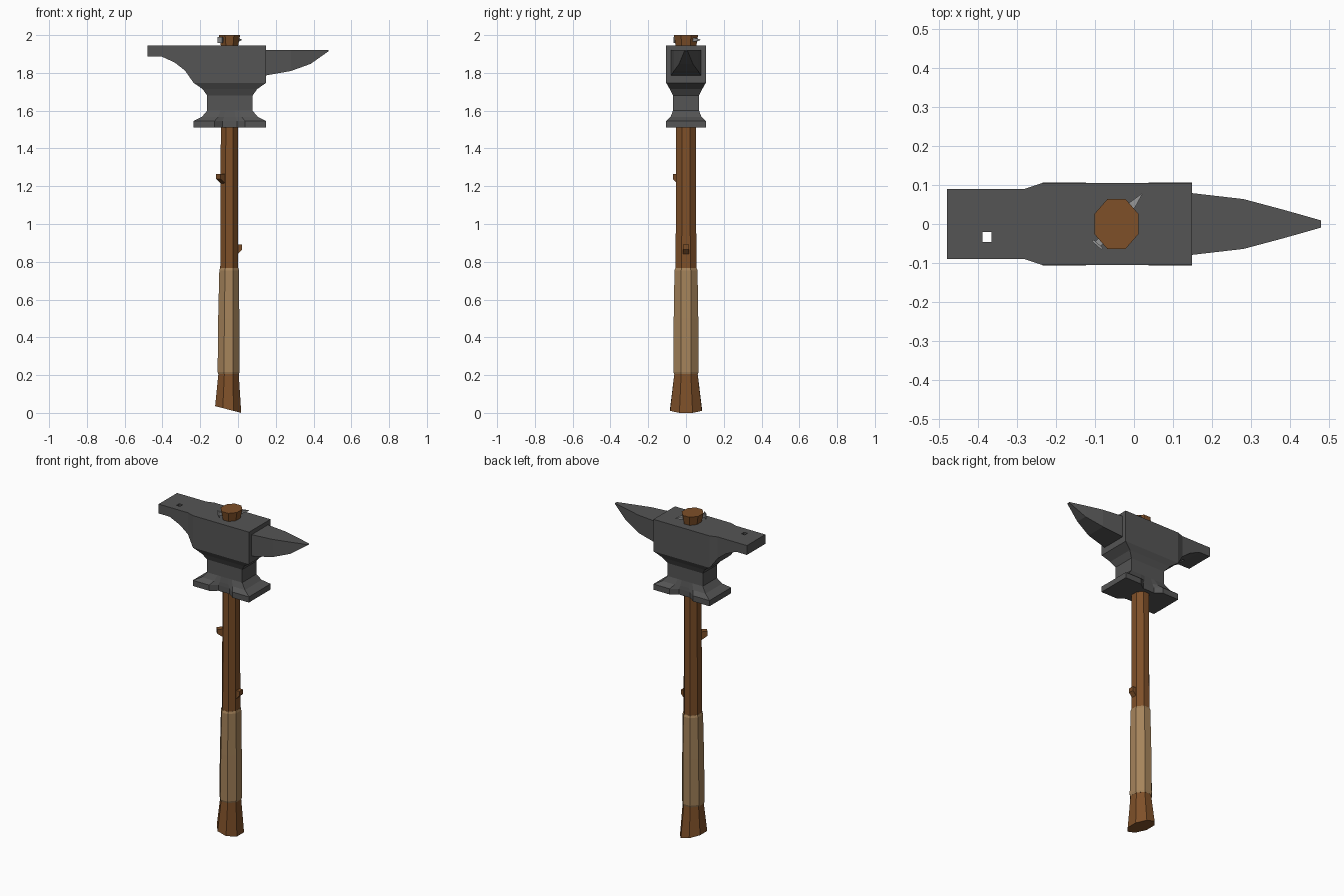
import bpy, bmesh, math
from mathutils import Vector, Matrix

if "Cube" in bpy.data.objects:
    bpy.data.objects.remove(bpy.data.objects["Cube"])


def material(name, rgb):
    m = bpy.data.materials.new(name)
    m.diffuse_color = (*rgb, 1)
    m.use_nodes = True
    m.node_tree.nodes["Principled BSDF"].inputs["Base Color"].default_value = m.diffuse_color
    return m


IRON = material("dark_iron", (0.09, 0.09, 0.09))
STEEL = material("nail_steel", (0.3, 0.3, 0.3))
WOOD = material("wood", (0.21, 0.08, 0.022))
CLOTH = material("grip_cloth", (0.38, 0.23, 0.105))


def loft(name, rings, mat):
    """Skin a list of equal-length point loops and cap both ends."""
    bm = bmesh.new()
    loops = [[bm.verts.new(p) for p in r] for r in rings]
    n = len(loops[0])
    for a, b in zip(loops, loops[1:]):
        for i in range(n):
            j = (i + 1) % n
            bm.faces.new((a[i], a[j], b[j], b[i]))
    bm.faces.new(loops[0][::-1])
    bm.faces.new(loops[-1])
    bmesh.ops.recalc_face_normals(bm, faces=bm.faces)
    me = bpy.data.meshes.new(name)
    bm.to_mesh(me)
    bm.free()
    ob = bpy.data.objects.new(name, me)
    bpy.context.collection.objects.link(ob)
    me.materials.append(mat)
    return ob


def octagon(z, cx, hx, hy, slope=0):
    k = 1 / math.cos(math.pi / 8)
    pts = []
    for i in range(8):
        a = math.pi / 8 + i * math.pi / 4
        x, y = hx * k * math.cos(a), hy * k * math.sin(a)
        pts.append((cx + x, y, z + slope * (hx - x)))
    return pts


def plan(z, hx, hy, notch):
    """Rectangle in plan whose long sides dip in by notch at the middle."""
    side = [(-1, 0), (-.42, 0), (-.2, notch), (.2, notch), (.42, 0), (1, 0)]
    front = [(-0.043 + hx * f, -(hy - d), z) for f, d in side]
    return front + [(x, -y, z) for x, y, z in reversed(front)]


def rect(x, hy, z0, z1):
    return [(x, -hy, z0), (x, hy, z0), (x, hy, z1), (x, -hy, z1)]


# Anvil body: notched foot, narrow waist and top block
loft("anvil_body", [plan(*s) for s in (
    (1.51, .192, .106, .03), (1.545, .192, .106, .03), (1.567, .148, .082, .008),
    (1.60, .12, .069, 0), (1.68, .12, .069, 0), (1.715, .145, .086, 0),
    (1.747, .192, .105, 0), (1.945, .192, .105, 0))], IRON)

# Heel with its square hole
heel = loft("anvil_heel", [rect(x, hy, z, 1.945) for x, hy, z in (
    (-.48, .09, 1.887), (-.405, .09, 1.887), (-.335, .09, 1.855),
    (-.28, .09, 1.812), (-.235, .105, 1.747))], IRON)
cutter = loft("hole_cutter", [[(x, y, z) for x, y in (
    (-.389, -.046), (-.365, -.046), (-.365, -.02), (-.389, -.02))]
    for z in (1.8, 2.0)], IRON)
cutter.hide_render = True
cutter.hide_viewport = True
cut = heel.modifiers.new("hole", 'BOOLEAN')
cut.object = cutter
cut.operation = 'DIFFERENCE'
cut.solver = 'EXACT'

# Horn: flat top, rising underside
loft("anvil_horn", [rect(x, hy, z, 1.92) for x, hy, z in (
    (.14, .08, 1.786), (.15, .079, 1.787), (.28, .064, 1.81),
    (.385, .036, 1.848), (.48, .009, 1.915))], IRON)

# Octagonal handle with slanted, flared butt and flared top
loft("handle", [octagon(*s) for s in (
    (0, -.052, .069, .084, .26), (.205, -.05, .054, .062),
    (.77, -.047, .047, .055), (1.5, -.046, .045, .052),
    (1.945, -.045, .046, .055), (2.0, -.045, .056, .064))], WOOD)

# Cloth grip with bevelled ends
loft("grip_wrap", [octagon(*s) for s in (
    (.205, -.05, .055, .063), (.217, -.05, .058, .067),
    (.50, -.049, .056, .065), (.755, -.047, .052, .061),
    (.768, -.047, .048, .056))], CLOTH)


# Branch stubs left on the handle
def stub(name, z, reach, half, angle):
    prof = [(.03, z), (.042, z - .055), (reach, z - .027), (reach, z)]
    rot = Matrix.Rotation(math.radians(angle), 4, 'Z')
    base = Vector((-.046, 0, 0))
    loft(name, [[rot @ Vector((r, y, h)) + base for r, h in prof]
                for y in (-half, half)], WOOD)


stub("upper_branch_stub", 1.265, .082, .017, 225)
stub("lower_branch_stub", .892, .068, .017, 0)


# Nail driven diagonally through the handle top
def square(t, r):
    rot = Matrix.Rotation(math.radians(48.6), 4, 'Z')
    return [rot @ Vector((t, a * r, b * r)) + Vector((-.043, .005, 1.975))
            for a, b in ((-1, -1), (1, -1), (1, 1), (-1, 1))]


loft("nail_shank", [square(-.075, .009), square(.06, .009), square(.096, .001)], STEEL)
loft("nail_head", [square(-.08, .016), square(-.074, .016)], STEEL)
